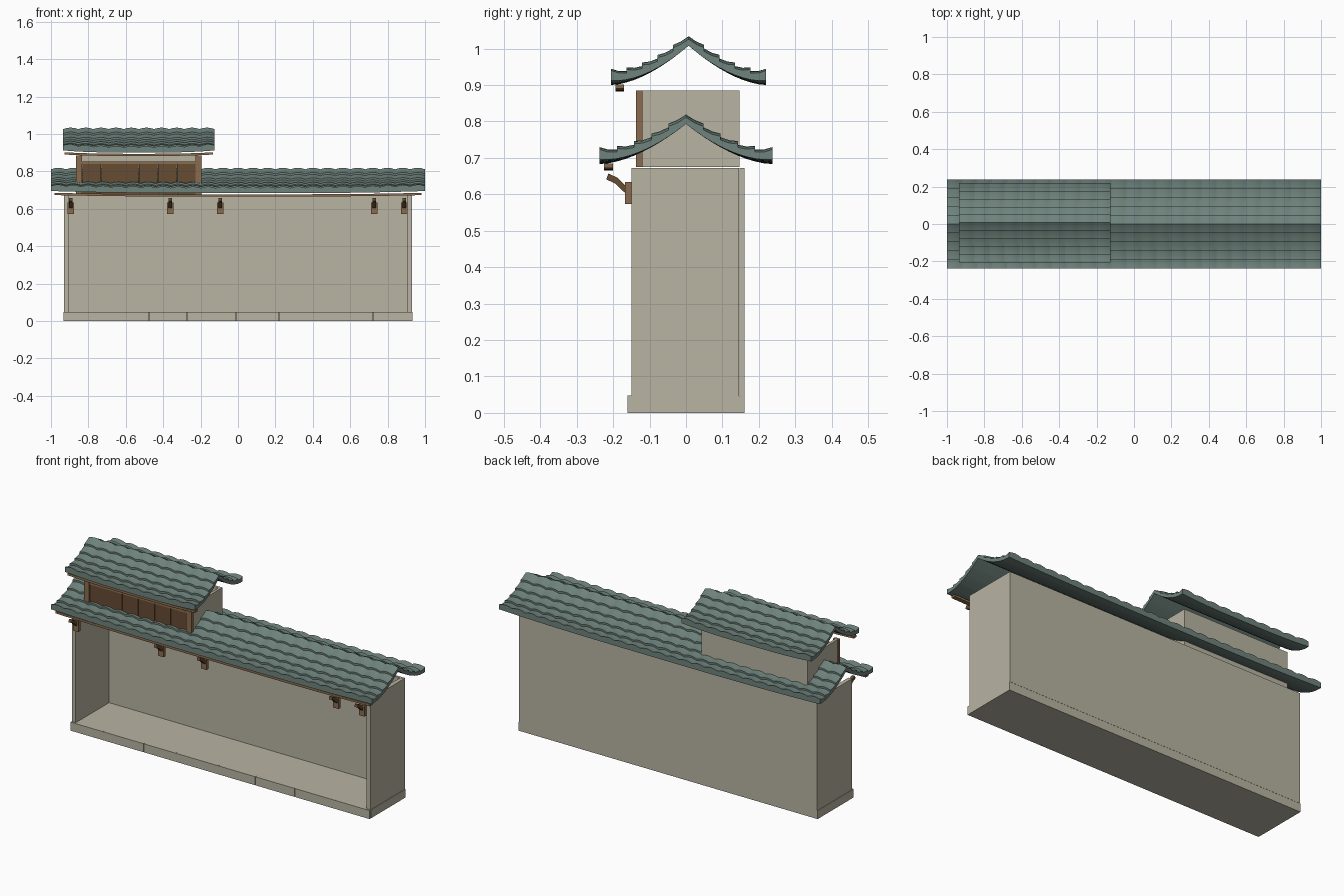
import bpy, bmesh, math

cube = bpy.data.objects.get("Cube")
if cube:
    bpy.data.objects.remove(cube, do_unlink=True)


def material(name, hex_code):
    # sRGB hex to a linear flat colour
    srgb = [int(hex_code[i:i + 2], 16) / 255 for i in (0, 2, 4)]
    col = [c / 12.92 if c < 0.04 else ((c + 0.055) / 1.055) ** 2.4 for c in srgb] + [1]
    m = bpy.data.materials.new(name)
    m.use_nodes = True
    m.diffuse_color = col
    bsdf = m.node_tree.nodes["Principled BSDF"]
    bsdf.inputs["Base Color"].default_value = col
    bsdf.inputs["Roughness"].default_value = 0.9
    return m


plaster = material("plaster_beige", "b8b3a2")
tile = material("roof_tile_green", "6e827c")
timber = material("timber_brown", "8a6c4e")
dark_timber = material("dark_timber", "664c33")


def finish(name, bm, mat, smooth=False):
    bmesh.ops.recalc_face_normals(bm, faces=bm.faces[:])
    mesh = bpy.data.meshes.new(name)
    bm.to_mesh(mesh)
    bm.free()
    mesh.materials.append(mat)
    obj = bpy.data.objects.new(name, mesh)
    bpy.context.collection.objects.link(obj)
    if smooth:
        bpy.ops.object.select_all(action='DESELECT')
        obj.select_set(True)
        bpy.context.view_layer.objects.active = obj
        bpy.ops.object.shade_smooth_by_angle(angle=math.radians(30))
    return obj


def box(name, x0, x1, y0, y1, z0, z1, mat):
    bm = bmesh.new()
    bmesh.ops.create_cube(bm, size=1)
    for v in bm.verts:
        v.co = ((x0 + x1) / 2 + v.co.x * (x1 - x0),
                (y0 + y1) / 2 + v.co.y * (y1 - y0),
                (z0 + z1) / 2 + v.co.z * (z1 - z0))
    return finish(name, bm, mat)


def sweep(bm, rings):
    # Skin closed rings of points into a capped solid
    loops = [[bm.verts.new(p) for p in ring] for ring in rings]
    n = len(loops[0])
    for a, b in zip(loops, loops[1:]):
        for i in range(n):
            j = (i + 1) % n
            bm.faces.new((a[i], a[j], b[j], b[i]))
    bm.faces.new(loops[0])
    bm.faces.new(loops[-1])


def tiled_roof(name, x0, x1, yc, half, z_ridge, drop, columns, rows=5, segs=4):
    xc, hx = (x0 + x1) / 2, (x1 - x0) / 2

    def lift(x):
        return 0.012 * abs((x - xc) / hx) ** 3

    def under(s, x):
        return z_ridge - drop * (1 - (1 - s) ** 1.7) + lift(x) * s * s

    # Stepped courses of arched tiles on both slopes
    for side, label in ((-1, "front"), (1, "back")):
        bm = bmesh.new()
        for r in range(rows):
            s0, s1 = r / rows, (r + 1) / rows
            sm = (s0 + s1) / 2
            rings = []
            for k in range(columns * segs + 1):
                x = x0 + (x1 - x0) * k / (columns * segs)
                arch = 0.008 * math.sin(math.pi * (k % segs) / segs)
                pts = [(s0, 0.018 + arch), (sm, 0.021 + arch), (s1, 0.028 + arch),
                       (s1, 0), (sm, 0), (s0, 0)]
                rings.append([(x, yc + side * half * s, under(s, x) + h) for s, h in pts])
            sweep(bm, rings)
        finish(f"{name}_{label}_tiles", bm, tile, True)

    # Upturned eave beam below the front edge
    bm = bmesh.new()
    y, z = yc - half + 0.012, z_ridge - drop - 0.018
    rings = []
    for k in range(17):
        x = xc + hx * 0.98 * (k / 8 - 1)
        rings.append([(x, y + dy, z + dz + lift(x) * 0.7)
                      for dy, dz in ((0, 0), (0.024, 0), (0.024, 0.012), (0, 0.012))])
    sweep(bm, rings)
    finish(f"{name}_eave_beam", bm, timber)


# Base: floor slab with a row of stone blocks along the front
box("floor_slab", -0.933, 0.933, -0.15, 0.16, 0, 0.047, plaster)
joints = [-0.933, -0.73, -0.475, -0.275, -0.01, 0.22, 0.465, 0.72, 0.933]
for i, (a, b) in enumerate(zip(joints, joints[1:])):
    box(f"base_block_{i + 1}", a + 0.001, b - 0.001, -0.16, -0.15, 0, 0.048, plaster)

# Main walls, open at the front
box("back_wall", -0.93, 0.93, 0.147, 0.161, 0.047, 0.672, plaster)
for side, label in ((1, "left"), (-1, "right")):
    a, b = sorted((side * 0.907, side * 0.93))
    box(f"{label}_wall", a, b, -0.15, 0.146, 0.047, 0.672, plaster)

# Upper room walls
box("upper_back_wall", -0.86, -0.2, 0.132, 0.147, 0.675, 0.885, plaster)
for x, label in ((-0.86, "right"), (-0.215, "left")):
    box(f"upper_{label}_wall", x, x + 0.015, -0.12, 0.132, 0.675, 0.885, plaster)

# Upper room timber front
for x, label in ((-0.865, "right"), (-0.227, "left")):
    box(f"upper_{label}_post", x, x + 0.032, -0.137, -0.12, 0.675, 0.885, timber)
panels = 6
width = (0.833 - 0.227) / panels
for i in range(panels):
    a = -0.833 + i * width
    box(f"shutter_panel_{i + 1}", a + 0.001, a + width - 0.001, -0.13, -0.12, 0.675, 0.84, dark_timber)
box("shutter_rail", -0.833, -0.227, -0.134, -0.12, 0.84, 0.852, timber)

# Tiled roofs
tiled_roof("main_roof", -1, 1, 0, 0.237, 0.793, 0.11, 25)
tiled_roof("upper_roof", -0.935, -0.125, 0.007, 0.213, 1.008, 0.108, 10)

# Eave brackets: back plate with a curved arm
arm = [(-0.160, 0.598), (-0.178, 0.613), (-0.195, 0.630), (-0.219, 0.641)]
for i, x in enumerate((-0.895, -0.363, -0.095, 0.728, 0.888)):
    box(f"bracket_plate_{i + 1}", x - 0.017, x + 0.017, -0.168, -0.15, 0.573, 0.634, timber)
    bm = bmesh.new()
    sweep(bm, [[(x - 0.009, y, z), (x + 0.009, y, z),
                (x + 0.009, y + 0.006, z + 0.016), (x - 0.009, y + 0.006, z + 0.016)]
               for y, z in arm])
    finish(f"bracket_arm_{i + 1}", bm, dark_timber)
